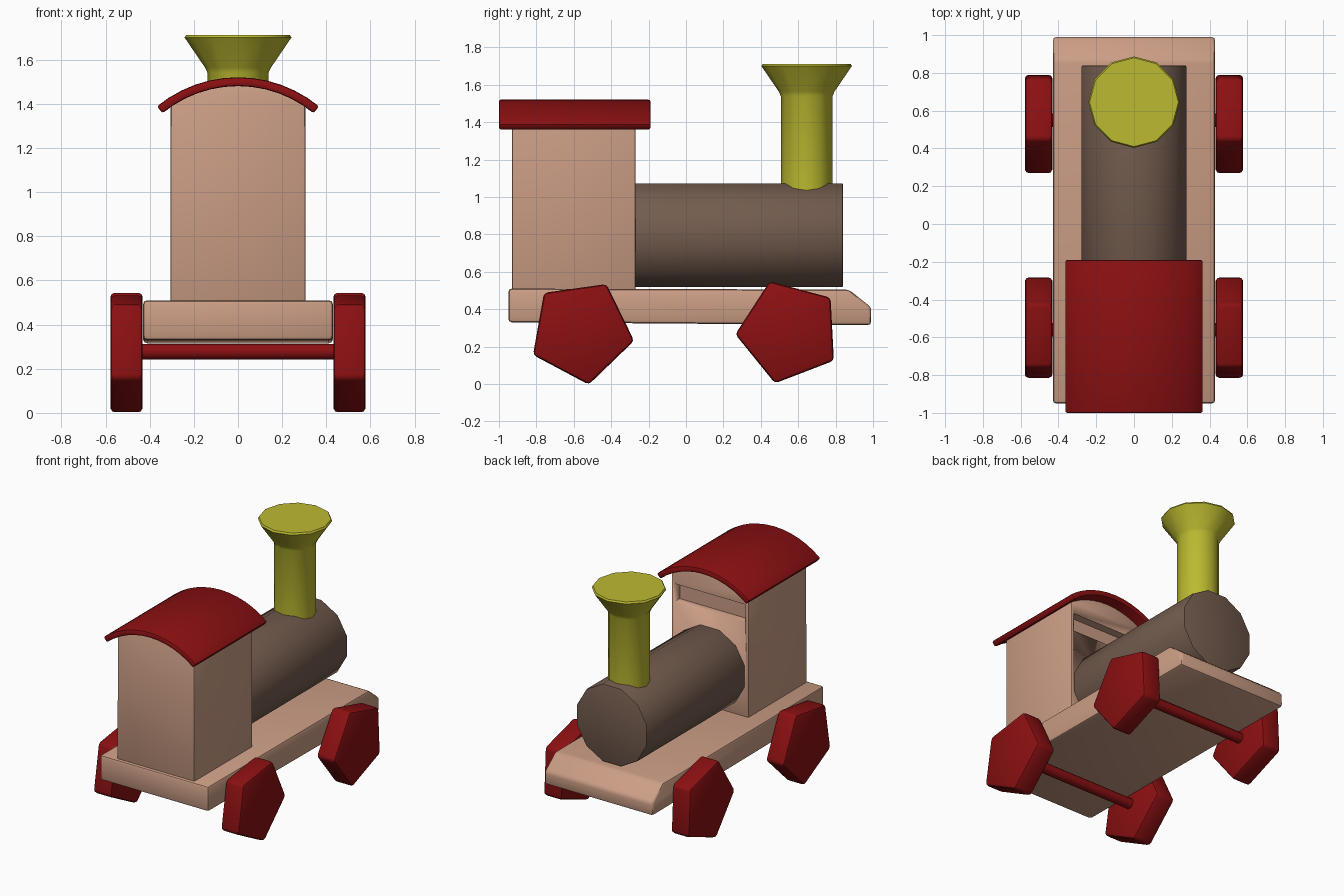
import bpy
import bmesh
from math import sin, cos, pi, radians
from mathutils import Vector

if "Cube" in bpy.data.objects:
    bpy.data.objects.remove(bpy.data.objects["Cube"], do_unlink=True)


def material(name, rgb):
    mat = bpy.data.materials.new(name)
    mat.use_nodes = True
    mat.diffuse_color = (*rgb, 1)
    bsdf = mat.node_tree.nodes["Principled BSDF"]
    bsdf.inputs["Base Color"].default_value = (*rgb, 1)
    bsdf.inputs["Roughness"].default_value = 0.6
    return mat


TAN = material("pale wood", (0.60, 0.34, 0.235))
RED = material("dark red", (0.26, 0.005, 0.006))
BROWN = material("brown wood", (0.17, 0.105, 0.075))
YELLOW = material("mustard yellow", (0.50, 0.49, 0.03))


def finish(name, bm, mat, bevel=0.0, segments=2, angle=40):
    """Turn a bmesh into a bevelled, edge-aware smooth object."""
    bmesh.ops.recalc_face_normals(bm, faces=bm.faces)
    mesh = bpy.data.meshes.new(name)
    bm.to_mesh(mesh)
    bm.free()
    obj = bpy.data.objects.new(name, mesh)
    bpy.context.collection.objects.link(obj)
    mesh.materials.append(mat)
    bpy.ops.object.select_all(action="DESELECT")
    obj.select_set(True)
    bpy.context.view_layer.objects.active = obj
    if bevel:
        mod = obj.modifiers.new("Soft edges", "BEVEL")
        mod.width = bevel
        mod.segments = segments
        mod.limit_method = "ANGLE"
        mod.angle_limit = radians(35)
        bpy.ops.object.modifier_apply(modifier=mod.name)
    bpy.ops.object.shade_smooth_by_angle(angle=radians(angle))
    return obj


def prism(name, profile, axis, start, end, mat, **kw):
    """Extrude a profile along x (points are y, z) or y (points are x, z)."""
    bm = bmesh.new()
    if axis == "x":
        verts = [bm.verts.new((start, a, b)) for a, b in profile]
        step = Vector((end - start, 0, 0))
    else:
        verts = [bm.verts.new((a, start, b)) for a, b in profile]
        step = Vector((0, end - start, 0))
    face = bm.faces.new(verts)
    new = bmesh.ops.extrude_face_region(bm, geom=[face], use_keep_orig=True)["geom"]
    bmesh.ops.translate(bm, vec=step, verts=[v for v in new if isinstance(v, bmesh.types.BMVert)])
    return finish(name, bm, mat, **kw)


def ring(u, v, radius, sides, turn=0.0):
    return [(u + radius * cos(turn + 2 * pi * i / sides),
             v + radius * sin(turn + 2 * pi * i / sides)) for i in range(sides)]


def arc(radius, half_angle, centre_z, steps=12):
    angles = [half_angle * (2 * i / steps - 1) for i in range(steps + 1)]
    return [(radius * sin(a), centre_z + radius * cos(a)) for a in angles]


# Base plank with a sloped nose
plank = [(-0.95, 0.33), (0.99, 0.315), (0.99, 0.41), (0.87, 0.505), (-0.95, 0.51)]
prism("base_plank", plank, "x", -0.43, 0.43, TAN, bevel=0.018)

# Curved roof and cab share one arch
ARCH_Z, OUTER, INNER = 0.943, 0.577, 0.537
roof = arc(OUTER, radians(39.5), ARCH_Z) + arc(INNER, radians(39.5), ARCH_Z)[::-1]
prism("roof", roof, "y", -1.0, -0.19, RED, bevel=0.01)

top = arc(INNER + 0.004, radians(34.3), ARCH_Z)
cab = prism("cab", [(0.305, 0.5), (-0.305, 0.5)] + top, "y", -0.93, -0.27, TAN, bevel=0.008)

# Window slot cut into the boiler side of the cab
slot = [(-0.28, 1.18), (0.28, 1.18), (0.28, 1.31), (-0.28, 1.31)]
cutter = prism("slot_cutter", slot, "y", -0.33, -0.2, TAN)
cutter.hide_render = True
cut = cab.modifiers.new("Slot", "BOOLEAN")
cut.operation = "DIFFERENCE"
cut.solver = "EXACT"
cut.object = cutter
bpy.context.view_layer.objects.active = cab
bpy.ops.object.modifier_apply(modifier=cut.name)
bpy.data.objects.remove(cutter, do_unlink=True)

# Boiler
prism("boiler", ring(0, 0.795, 0.287, 12, pi / 12), "y", -0.275, 0.84, BROWN, bevel=0.008)

# Flared chimney, built as stacked rings
bm = bmesh.new()
rings = []
for z, r in [(1.0, 0.138), (1.54, 0.138), (1.565, 0.15), (1.70, 0.242), (1.712, 0.235)]:
    rings.append([bm.verts.new((x, y, z)) for x, y in ring(0, 0.645, r, 12, pi / 2)])
for low, high in zip(rings, rings[1:]):
    for i in range(12):
        j = (i + 1) % 12
        bm.faces.new((low[i], low[j], high[j], high[i]))
bm.faces.new(rings[0][::-1])
bm.faces.new(rings[-1])
finish("chimney", bm, YELLOW)

# Five-sided wheels on round axles
for end, y, turn in [("front", -0.56, -82), ("rear", 0.55, -105)]:
    prism(end + "_axle", ring(y, 0.277, 0.036, 12), "x", -0.45, 0.45, RED)
    for side, sign in [("left", 1), ("right", -1)]:
        outline = ring(y, 0.281, 0.287, 5, radians(turn))
        prism(f"{end}_{side}_wheel", outline, "x", sign * 0.432, sign * 0.578, RED, bevel=0.02)
